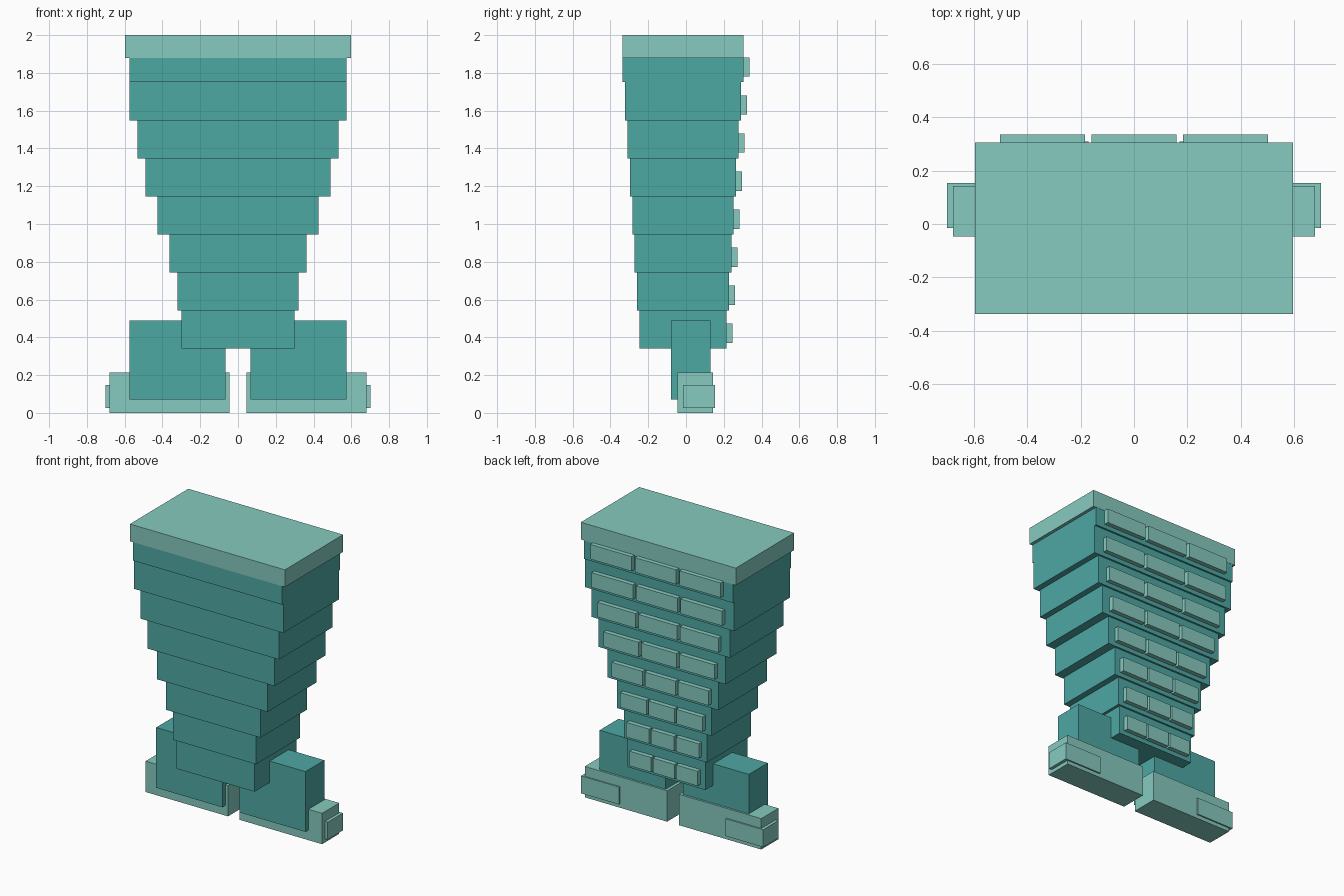
import bpy

cube = bpy.data.objects.get("Cube")
if cube:
    bpy.data.objects.remove(cube, do_unlink=True)


def material(name, colour):
    mat = bpy.data.materials.new(name)
    mat.use_nodes = True
    mat.diffuse_color = (*colour, 1)
    mat.node_tree.nodes["Principled BSDF"].inputs["Base Color"].default_value = (*colour, 1)
    return mat


teal = material("teal", (0.076, 0.392, 0.371))
pale = material("pale_aqua", (0.239, 0.591, 0.521))


def box(name, x, y, z, mat):
    """Box spanning the given (low, high) range on each axis."""
    spans = (x, y, z)
    bpy.ops.mesh.primitive_cube_add(size=1, location=[(a + b) / 2 for a, b in spans])
    obj = bpy.context.object
    obj.name = name
    obj.scale = [b - a for a, b in spans]
    bpy.ops.object.transform_apply(location=False, rotation=False, scale=True)
    obj.data.materials.append(mat)
    return obj


# Stepped body: each tier is wider and deeper than the one below
half_widths = [0.30, 0.32, 0.363, 0.427, 0.49, 0.533, 0.575, 0.575]
tier_height = 0.2015
for i, half in enumerate(half_widths):
    base = 0.34 + i * tier_height
    front = -0.246 - i * 0.0128
    back = 0.214 + i * 0.0128
    box(f"body_tier_{i + 1}", (-half, half), (front, back), (base, base + tier_height), teal)

    # Row of three raised blocks across the back of the tier
    for j in (-1, 0, 1):
        mid = j * 0.597 * half
        reach = 0.277 * half
        box(f"back_block_{i + 1}_{j + 2}", (mid - reach, mid + reach),
            (back - 0.01, back + 0.032), (base + 0.03, base + 0.132), pale)

# Flat cap
box("top_cap", (-0.597, 0.597), (-0.337, 0.305), (1.88, 2.0), pale)

# Legs, feet and outer foot blocks, mirrored
for side, sign in (("left", 1), ("right", -1)):
    def span(a, b):
        return tuple(sorted((sign * a, sign * b)))

    box(f"{side}_leg", span(0.066, 0.575), (-0.079, 0.129), (0.07, 0.49), teal)
    box(f"{side}_foot", span(0.045, 0.68), (-0.046, 0.143), (0, 0.215), pale)
    box(f"{side}_foot_block", span(0.41, 0.702), (-0.015, 0.153), (0.026, 0.147), pale)
